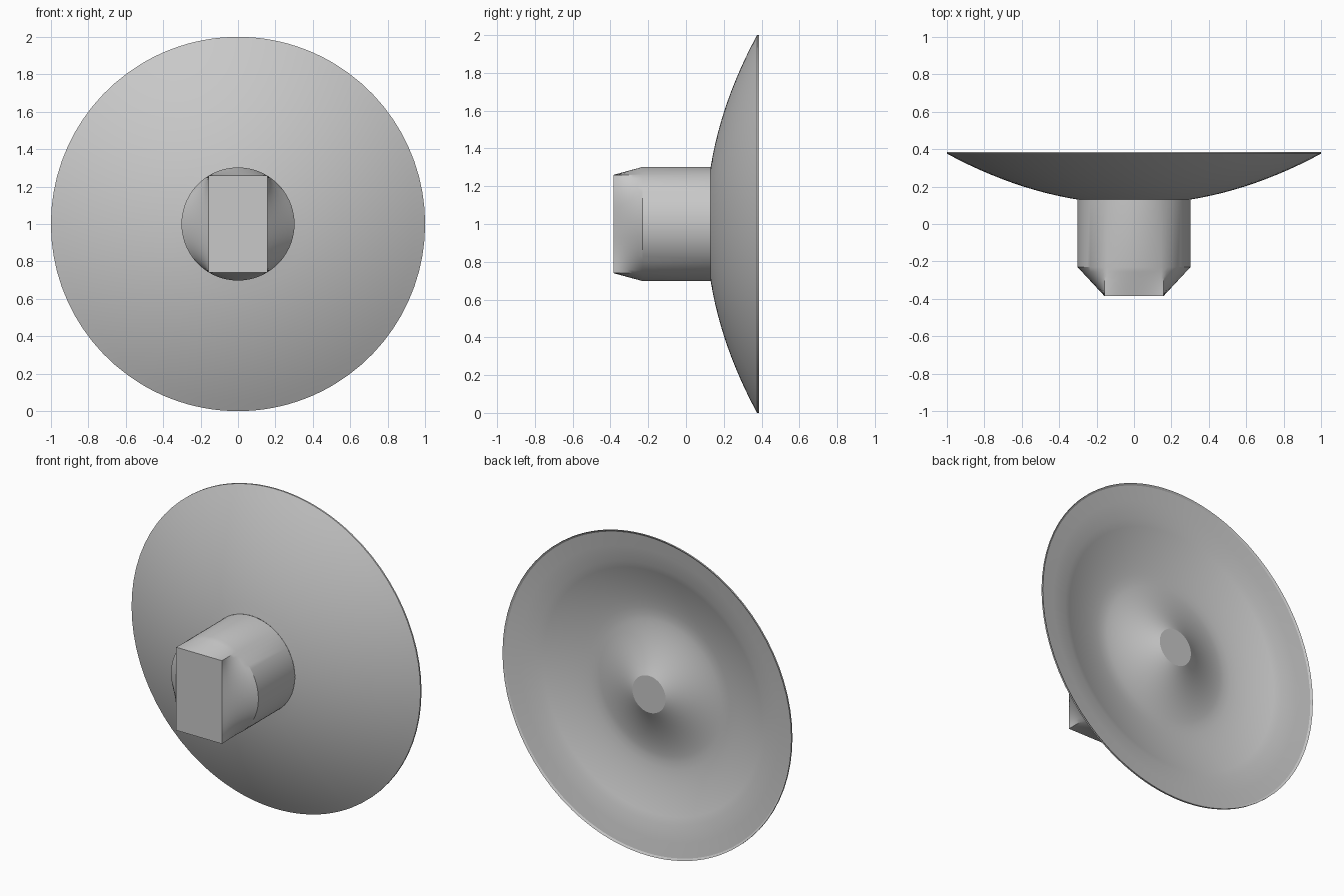
import bpy, bmesh, math

SEG = 96          # sides around the axis
CZ = 1.0          # height of the axis

if "Cube" in bpy.data.objects:
    bpy.data.objects.remove(bpy.data.objects["Cube"], do_unlink=True)

grey = bpy.data.materials.new("plain grey")
grey.use_nodes = True
COLOUR = (0.58, 0.58, 0.58, 1)
grey.diffuse_color = COLOUR
grey.node_tree.nodes["Principled BSDF"].inputs["Base Color"].default_value = COLOUR


def bridge(bm, a, b):
    """Join two rings of equal length with quads."""
    n = len(a)
    for i in range(n):
        j = (i + 1) % n
        bm.faces.new((a[i], a[j], b[j], b[i]))


def finish(bm, name):
    bmesh.ops.recalc_face_normals(bm, faces=bm.faces)
    mesh = bpy.data.meshes.new(name)
    bm.to_mesh(mesh)
    bm.free()
    obj = bpy.data.objects.new(name, mesh)
    mesh.materials.append(grey)
    bpy.context.collection.objects.link(obj)
    bpy.ops.object.select_all(action='DESELECT')
    obj.select_set(True)
    bpy.context.view_layer.objects.active = obj
    bpy.ops.object.shade_smooth_by_angle(angle=math.radians(24))


def ring(bm, radius, y, angles):
    return [bm.verts.new((radius * math.cos(a), y, CZ + radius * math.sin(a)))
            for a in angles]


# Angles grouped by the four sides of the rectangular nose
HALF_X, HALF_Z = 0.158, 0.26
corner = math.atan2(HALF_Z, HALF_X)
corners = [-corner, corner, math.pi - corner, math.pi + corner]
rect = [(HALF_X, -HALF_Z), (HALF_X, HALF_Z), (-HALF_X, HALF_Z), (-HALF_X, -HALF_Z)]
STEPS = SEG // 4
angles, outline = [], []
for k in range(4):
    a0, a1 = corners[k], corners[(k + 1) % 4]
    if a1 < a0:
        a1 += 2 * math.pi
    (x0, z0), (x1, z1) = rect[k], rect[(k + 1) % 4]
    for s in range(STEPS):
        t = s / STEPS
        angles.append(a0 + (a1 - a0) * t)
        outline.append((x0 + (x1 - x0) * t, z0 + (z1 - z0) * t))

# Dish: curved front, thin rim, nearly flat band, hollow and raised flared centre
STUB, TIP, LOW, CREASE = 0.302, 0.115, 0.45, 0.8
LOW_Y, CREASE_Y, TIP_Y = 0.257, 0.347, 0.365
front = []
for i in range(13):
    r = STUB + (1 - STUB) * i / 12
    front.append((r, 0.106 + 0.27 * r * r))
rim = [(1.0, 0.386), (0.988, 0.378), (0.9, 0.364)]
hollow = []
for i in range(9):
    t = 1 - i / 8
    hollow.append((LOW + (CREASE - LOW) * t, LOW_Y + (CREASE_Y - LOW_Y) * t ** 1.5))
cone = []
for i in range(1, 11):
    t = i / 10
    cone.append((LOW + (TIP - LOW) * t, LOW_Y + (TIP_Y - LOW_Y) * t ** 1.7))
bm = bmesh.new()
rings = [ring(bm, r, y, angles) for r, y in front + rim + hollow + cone]
for a, b in zip(rings, rings[1:]):
    bridge(bm, a, b)
bm.faces.new(rings[-1])
finish(bm, "dish")

# Stub: round shaft blending in steps into a rectangular nose
SHOULDER_Y, NOSE_Y, BLEND = -0.23, -0.385, 6
bm = bmesh.new()
rings = [ring(bm, STUB, 0.13, angles)]
for k in range(BLEND + 1):
    t = k / BLEND
    y = SHOULDER_Y + (NOSE_Y - SHOULDER_Y) * t
    rings.append([bm.verts.new((STUB * math.cos(a) * (1 - t) + x * t, y,
                                CZ + STUB * math.sin(a) * (1 - t) + z * t))
                  for a, (x, z) in zip(angles, outline)])
for a, b in zip(rings, rings[1:]):
    bridge(bm, a, b)
bm.faces.new(rings[-1])
finish(bm, "stub")
